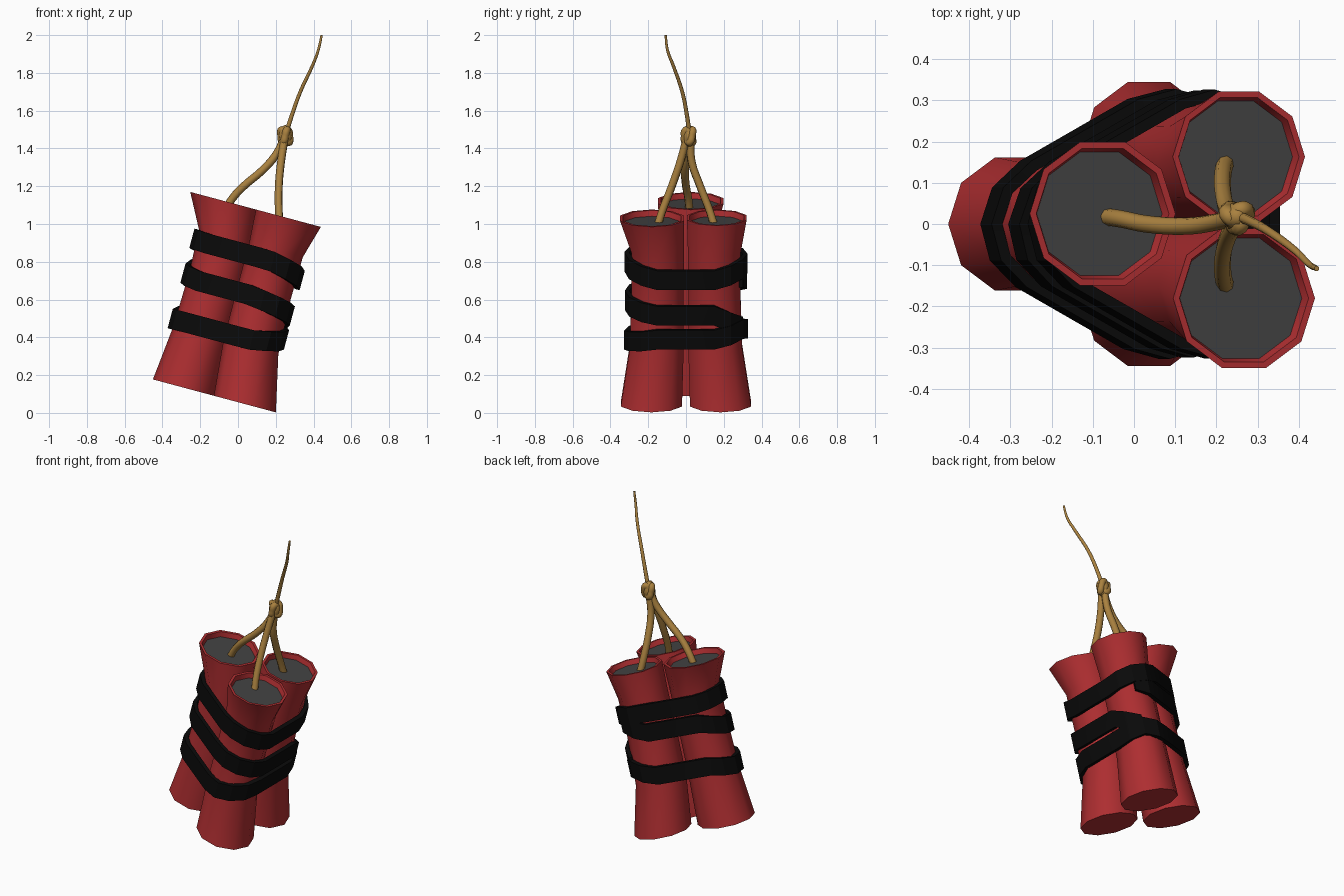
import bpy, bmesh
from math import sin, cos, pi, radians
from mathutils import Vector

cube = bpy.data.objects.get("Cube")
if cube:
    bpy.data.objects.remove(cube, do_unlink=True)


def material(name, rgb, rough=0.8):
    m = bpy.data.materials.new(name)
    m.use_nodes = True
    m.diffuse_color = (*rgb, 1)
    bsdf = m.node_tree.nodes["Principled BSDF"]
    bsdf.inputs["Base Color"].default_value = (*rgb, 1)
    bsdf.inputs["Roughness"].default_value = rough
    return m


RED = material("red paper", (0.42, 0.027, 0.03))
GREY = material("dark grey filling", (0.055, 0.055, 0.055))
BLACK = material("black tape", (0.003, 0.003, 0.003))
GOLD = material("tan cord", (0.40, 0.22, 0.05))

# Leaning frame of the bundle: u across, v depth, w along the sticks
LEAN = radians(15)
ORIGIN = Vector((-0.125, 0, 0.09))


def place(u, v, w):
    return ORIGIN + Vector((u * cos(LEAN) + w * sin(LEAN), v,
                            w * cos(LEAN) - u * sin(LEAN)))


def finish(name, mesh, mats, angle):
    ob = bpy.data.objects.new(name, mesh)
    bpy.context.collection.objects.link(ob)
    for m in mats:
        mesh.materials.append(m)
    bpy.ops.object.select_all(action="DESELECT")
    ob.select_set(True)
    bpy.context.view_layer.objects.active = ob
    bpy.ops.object.shade_smooth_by_angle(angle=radians(angle))
    return ob


def loft(name, rings, mats, angle, end_material=0):
    """Skin a list of equal rings of points and close both ends."""
    bm = bmesh.new()
    rows = [[bm.verts.new(p) for p in ring] for ring in rings]
    n = len(rows[0])
    for a, b in zip(rows, rows[1:]):
        for i in range(n):
            j = (i + 1) % n
            bm.faces.new((a[i], a[j], b[j], b[i]))
    bm.faces.new(rows[0][::-1])
    bm.faces.new(rows[-1]).material_index = end_material
    bmesh.ops.recalc_face_normals(bm, faces=bm.faces[:])
    mesh = bpy.data.meshes.new(name)
    bm.to_mesh(mesh)
    bm.free()
    return finish(name, mesh, mats, angle)


# Sticks: flared ten-sided tubes with a recessed filling; stations are (u, v, w, r)
LENGTH = 1.01
SIDES = 10


def stick(name, stations):
    u, v, w, r = stations[-1]
    stations = stations + [(u, v, w, r * 0.91), (u, v, w - 0.03, r * 0.86)]
    rings = [[place(u + r * cos(2 * pi * i / SIDES), v + r * sin(2 * pi * i / SIDES), w)
              for i in range(SIDES)] for u, v, w, r in stations]
    loft(name, rings, [RED, GREY], 50, end_material=1)


stick("left_stick", [(-0.167, 0, 0, 0.17), (-0.155, 0, 0.3, 0.15),
                     (-0.153, 0, 0.6, 0.145), (-0.16, 0.005, 0.83, 0.147),
                     (-0.22, 0.025, LENGTH, 0.183)])
for name, s, top_u, top_v, top_r in (("front_stick", -1, 0.135, 0.18, 0.178),
                                     ("back_stick", 1, 0.122, 0.163, 0.166)):
    stick(name, [(0.167, s * 0.183, 0, 0.17), (0.12, s * 0.155, 0.3, 0.15),
                 (0.113, s * 0.15, 0.6, 0.145), (0.115, s * 0.15, 0.83, 0.147),
                 (top_u, s * top_v, LENGTH, top_r)])

# Tape: ribbons following the outline of the three sticks
BACK, LEFT, FRONT = (0.115, 0.15), (-0.155, 0), (0.115, -0.15)
ARCS = ((BACK, 60, 120), (LEFT, 120, 240), (FRONT, 240, 360), (BACK, 360, 420))


def height_at(keys, angle):
    for (a, ha), (b, hb) in zip(keys, keys[1:]):
        if angle <= b:
            return ha + (hb - ha) * (angle - a) / (b - a)
    return keys[-1][1]


def tape(name, keys, outer):
    rings = []
    for (cu, cv), start, end in ARCS:
        for deg in range(start, end + 1, 30):
            a, w = radians(deg), height_at(keys, deg)
            rings.append([place(cu + r * cos(a), cv + r * sin(a), w + h)
                          for r, h in ((0.15, -0.053), (outer, -0.053),
                                       (outer, 0.053), (0.15, 0.053))])
    loft(name, rings, [BLACK], 20)


tape("upper_tape", [(60, 0.75), (180, 0.775), (270, 0.766), (360, 0.71), (420, 0.75)], 0.176)
tape("crossing_tape", [(60, 0.70), (180, 0.585), (270, 0.555), (360, 0.515), (420, 0.435)], 0.174)
tape("lower_tape", [(60, 0.42), (180, 0.335), (270, 0.337), (360, 0.385), (420, 0.42)], 0.177)


# Cords
def cord(name, points, radius, tip=1.0, closed=False):
    cu = bpy.data.curves.new(name + "_path", "CURVE")
    cu.dimensions = "3D"
    cu.bevel_depth = radius
    cu.bevel_resolution = 2
    cu.resolution_u = 4
    cu.use_fill_caps = True
    sp = cu.splines.new("BEZIER")
    sp.bezier_points.add(len(points) - 1)
    sp.use_cyclic_u = closed
    for i, (bp, p) in enumerate(zip(sp.bezier_points, points)):
        bp.co = p
        bp.handle_left_type = bp.handle_right_type = "AUTO"
        bp.radius = 1 + (tip - 1) * i / (len(points) - 1)
    helper = bpy.data.objects.new(name + "_path", cu)
    bpy.context.collection.objects.link(helper)
    deps = bpy.context.evaluated_depsgraph_get()
    mesh = bpy.data.meshes.new_from_object(helper.evaluated_get(deps))
    bpy.data.objects.remove(helper, do_unlink=True)
    mesh.materials.clear()
    finish(name, mesh, [GOLD], 50)


KNOT = Vector((0.25, 0.018, 1.465))
cord("left_cord", [(-0.07, 0.018, 1.07), (-0.03, 0.012, 1.135), (0.03, 0, 1.2),
                   (0.13, -0.005, 1.285), (0.2, 0.005, 1.365), (0.24, 0.015, 1.44)], 0.021)
for name, s in (("front_cord", -1), ("back_cord", 1)):
    cord(name, [(0.222, s * 0.15, 0.99), (0.216, s * 0.125, 1.07), (0.216, s * 0.075, 1.2),
                (0.228, s * 0.03, 1.33), (0.245, 0.012 + s * 0.012, 1.44)], 0.021)
cord("fuse", [(0.255, 0.018, 1.48), (0.285, 0.005, 1.575), (0.33, -0.02, 1.7),
              (0.395, -0.068, 1.84), (0.425, -0.098, 1.92), (0.443, -0.108, 2.0)], 0.013, 0.5)

# Knot: a looped cord around a solid core
loops = []
for i in range(18):
    t = 2 * pi * i / 18
    loops.append(KNOT + Vector((0.0085 * (sin(t) + 2 * sin(2 * t)),
                                0.0085 * (cos(t) - 2 * cos(2 * t)),
                                -0.036 * sin(3 * t))))
cord("knot_loops", loops, 0.02, closed=True)

bm = bmesh.new()
bmesh.ops.create_icosphere(bm, subdivisions=2, radius=1)
bmesh.ops.scale(bm, vec=(0.036, 0.036, 0.06), verts=bm.verts)
bmesh.ops.translate(bm, vec=KNOT, verts=bm.verts)
core = bpy.data.meshes.new("knot_core")
bm.to_mesh(core)
bm.free()
finish("knot_core", core, [GOLD], 50)
